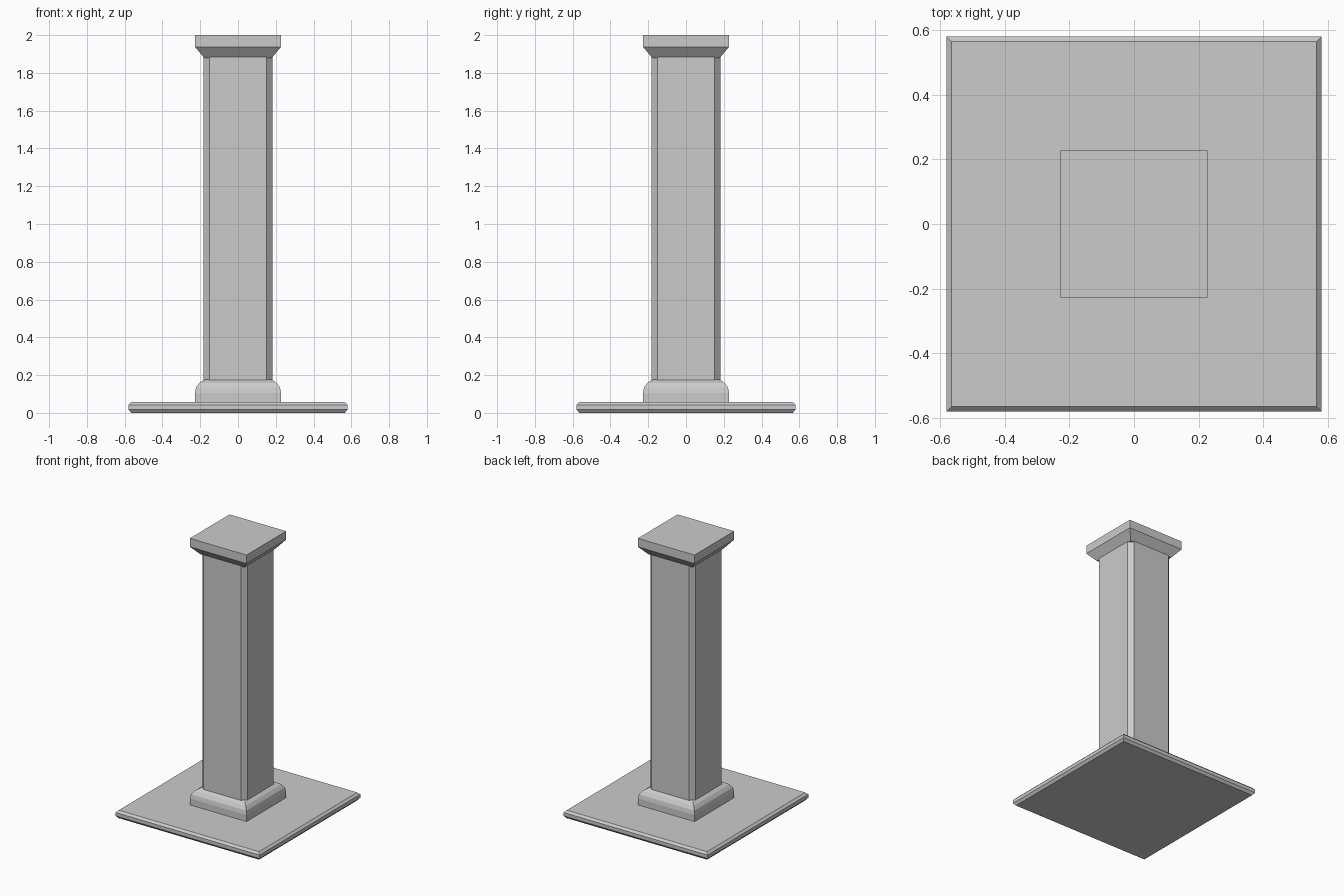
import bpy, bmesh
from math import sin, cos, pi

if "Cube" in bpy.data.objects:
    bpy.data.objects.remove(bpy.data.objects["Cube"])


def lathe_square(name, profile, cut=0.0):
    """Stack horizontal square rings (half width, z); cut chamfers the corners."""
    bm = bmesh.new()
    rings = []
    for h, z in profile:
        if cut:
            c = h - cut
            pts = [(c, -h), (h, -c), (h, c), (c, h), (-c, h), (-h, c), (-h, -c), (-c, -h)]
        else:
            pts = [(h, -h), (h, h), (-h, h), (-h, -h)]
        rings.append([bm.verts.new((x, y, z)) for x, y in pts])
    for a, b in zip(rings, rings[1:]):
        n = len(a)
        for i in range(n):
            j = (i + 1) % n
            bm.faces.new((a[i], a[j], b[j], b[i]))
    bm.faces.new(rings[0][::-1])
    bm.faces.new(rings[-1])
    mesh = bpy.data.meshes.new(name)
    bm.to_mesh(mesh)
    bm.free()
    obj = bpy.data.objects.new(name, mesh)
    bpy.context.collection.objects.link(obj)
    return obj


# Thin floor plate with bevelled rim
lathe_square("floor_plate", [(0.565, 0), (0.58, 0.018), (0.58, 0.043), (0.565, 0.058)])

# Rounded foot moulding
r, steps = 0.075, 4
arc = [(0.153 + r * cos(i * pi / 2 / steps), 0.105 + r * sin(i * pi / 2 / steps))
       for i in range(steps + 1)]
lathe_square("foot_moulding", [(0.228, 0.055)] + arc)

# Shaft with chamfered corners
lathe_square("shaft", [(0.182, 0.10), (0.182, 1.95)], cut=0.031)

# Capital flaring out to a flat square top
lathe_square("capital", [(0.178, 1.878), (0.228, 1.938), (0.228, 2.0)])
